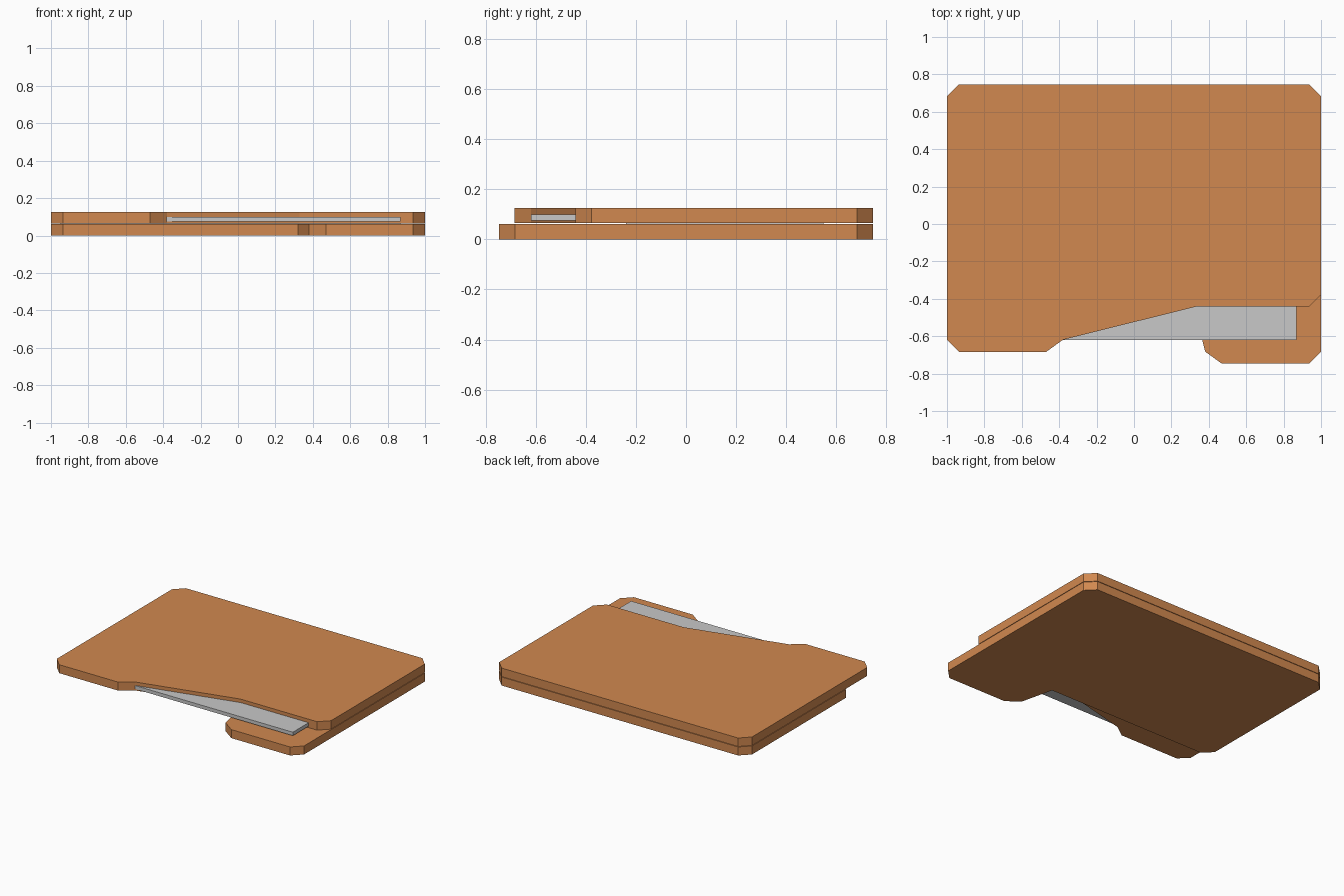
import bpy, bmesh

if "Cube" in bpy.data.objects:
    bpy.data.objects.remove(bpy.data.objects["Cube"])


def material(name, rgb):
    m = bpy.data.materials.new(name)
    m.diffuse_color = (*rgb, 1)
    m.use_nodes = True
    m.node_tree.nodes["Principled BSDF"].inputs["Base Color"].default_value = m.diffuse_color
    return m


ORANGE = material("folder_orange", (0.64, 0.25, 0.08))
GREY = material("paper_grey", (0.58, 0.58, 0.58))


def plate(name, outline, z0, z1, mat):
    """Flat plate: a closed outline extruded from z0 to z1."""
    bm = bmesh.new()
    face = bm.faces.new([bm.verts.new((x, y, z0)) for x, y in outline])
    ext = bmesh.ops.extrude_face_region(bm, geom=[face])["geom"]
    verts = [v for v in ext if isinstance(v, bmesh.types.BMVert)]
    bmesh.ops.translate(bm, verts=verts, vec=(0, 0, z1 - z0))
    bmesh.ops.recalc_face_normals(bm, faces=bm.faces)
    mesh = bpy.data.meshes.new(name)
    bm.to_mesh(mesh)
    bm.free()
    mesh.materials.append(mat)
    ob = bpy.data.objects.new(name, mesh)
    bpy.context.collection.objects.link(ob)
    return ob


def cover_outline(tab_y, notch_x, side):
    """Folder cover with chamfered corners and a tab on one side (-1 left, 1 right)."""
    c, edge = 0.065, -0.442
    pts = [(1, tab_y + c), (1 - c, tab_y), (0.47, tab_y), (0.38, tab_y + c),
           (notch_x, edge), (-1 + c, edge), (-1, edge + c),
           (-1, 0.747 - c), (-1 + c, 0.747), (1 - c, 0.747), (1, 0.747 - c)]
    return [(side * x, y) for x, y in pts]


def rect(x0, x1, y0, y1):
    return [(x0, y0), (x1, y0), (x1, y1), (x0, y1)]


# Two covers with a narrow seam between them
plate("bottom_cover", cover_outline(-0.747, 0.322, 1), 0, 0.061, ORANGE)
plate("top_cover", cover_outline(-0.684, -0.33, -1), 0.0645, 0.125, ORANGE)

# Stack of paper showing through the notch, and a loose sheet in the seam
plate("paper_stack", rect(-0.87, 0.868, -0.62, 0.55), 0.075, 0.1, GREY)
plate("inner_sheet", rect(-0.95, 0.868, -0.24, 0.55), 0.0605, 0.065, GREY)
